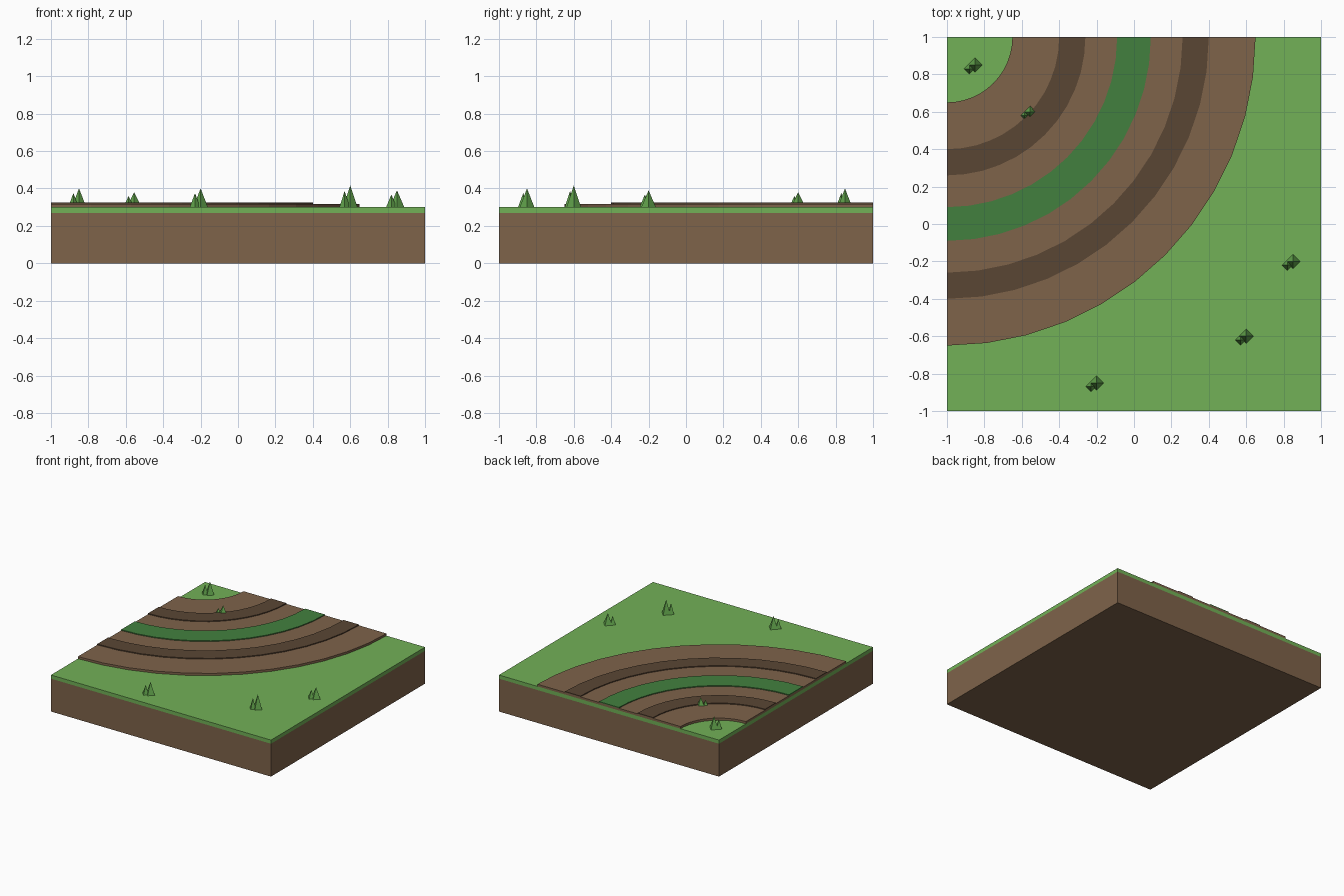
import bpy, bmesh, math
from mathutils import Matrix

if "Cube" in bpy.data.objects:
    bpy.data.objects.remove(bpy.data.objects["Cube"])

def lin(c):
    c /= 255
    return c / 12.92 if c <= 0.04045 else ((c + 0.055) / 1.055) ** 2.4

def mat(name, r, g, b):
    m = bpy.data.materials.new(name)
    m.diffuse_color = (lin(r), lin(g), lin(b), 1)
    m.use_nodes = True
    m.node_tree.nodes["Principled BSDF"].inputs["Base Color"].default_value = m.diffuse_color
    return m

grass = mat("grass green", 114, 177, 87)
dirt = mat("dirt brown", 126, 99, 74)
rut = mat("rut dark brown", 90, 70, 52)
strip = mat("strip dark green", 66, 128, 62)
tuft_green = mat("tuft green", 98, 164, 76)

def finish(bm, name, material):
    bmesh.ops.recalc_face_normals(bm, faces=bm.faces)
    me = bpy.data.meshes.new(name)
    bm.to_mesh(me)
    bm.free()
    me.materials.append(material)
    ob = bpy.data.objects.new(name, me)
    bpy.context.collection.objects.link(ob)
    return ob

def slab(name, z0, z1, material):
    bm = bmesh.new()
    bmesh.ops.create_cube(bm, size=1, matrix=Matrix.Translation((0, 0, (z0 + z1) / 2))
                          @ Matrix.Diagonal((2, 2, z1 - z0, 1)))
    finish(bm, name, material)

def bend(name, r0, r1, z0, z1, material, steps=12):
    # quarter ring around the back left corner
    bm = bmesh.new()
    rows = []
    for i in range(steps + 1):
        a = -math.pi / 2 * i / steps
        rows.append([bm.verts.new((-1 + r * math.cos(a), 1 + r * math.sin(a), z))
                     for r, z in ((r0, z0), (r1, z0), (r1, z1), (r0, z1))])
    for p, q in zip(rows, rows[1:]):
        for k in range(4):
            n = (k + 1) % 4
            bm.faces.new((p[k], p[n], q[n], q[k]))
    bm.faces.new(rows[0])
    bm.faces.new(rows[-1])
    finish(bm, name, material)

# ground block
slab("dirt_base", 0, 0.27, dirt)
slab("grass_layer", 0.27, 0.30, grass)

# curved track with two wheel ruts and a grassy middle
bend("track", 0.35, 1.65, 0.30, 0.318, dirt)
bend("inner_rut", 0.60, 0.74, 0.318, 0.325, rut)
bend("outer_rut", 1.26, 1.40, 0.318, 0.325, rut)
bend("middle_grass_strip", 0.91, 1.09, 0.318, 0.325, strip)

# grass tufts: one large and one small four-sided spike each
tufts = [(-0.85, 0.85, 0.10), (-0.555, 0.60, 0.08), (0.85, -0.20, 0.09),
         (0.60, -0.60, 0.115), (-0.20, -0.85, 0.10)]
for i, (x, y, h) in enumerate(tufts, 1):
    bm = bmesh.new()
    for dx, dy, r, k in ((0, 0, 0.039, 1), (-0.03, -0.02, 0.028, 0.75)):
        bmesh.ops.create_cone(bm, cap_ends=True, segments=4, radius1=r, radius2=0, depth=h * k,
                              matrix=Matrix.Translation((x + dx, y + dy, 0.30 + h * k / 2)))
    bmesh.ops.remove_doubles(bm, verts=bm.verts, dist=1e-5)
    finish(bm, f"grass_tuft_{i}", tuft_green)
